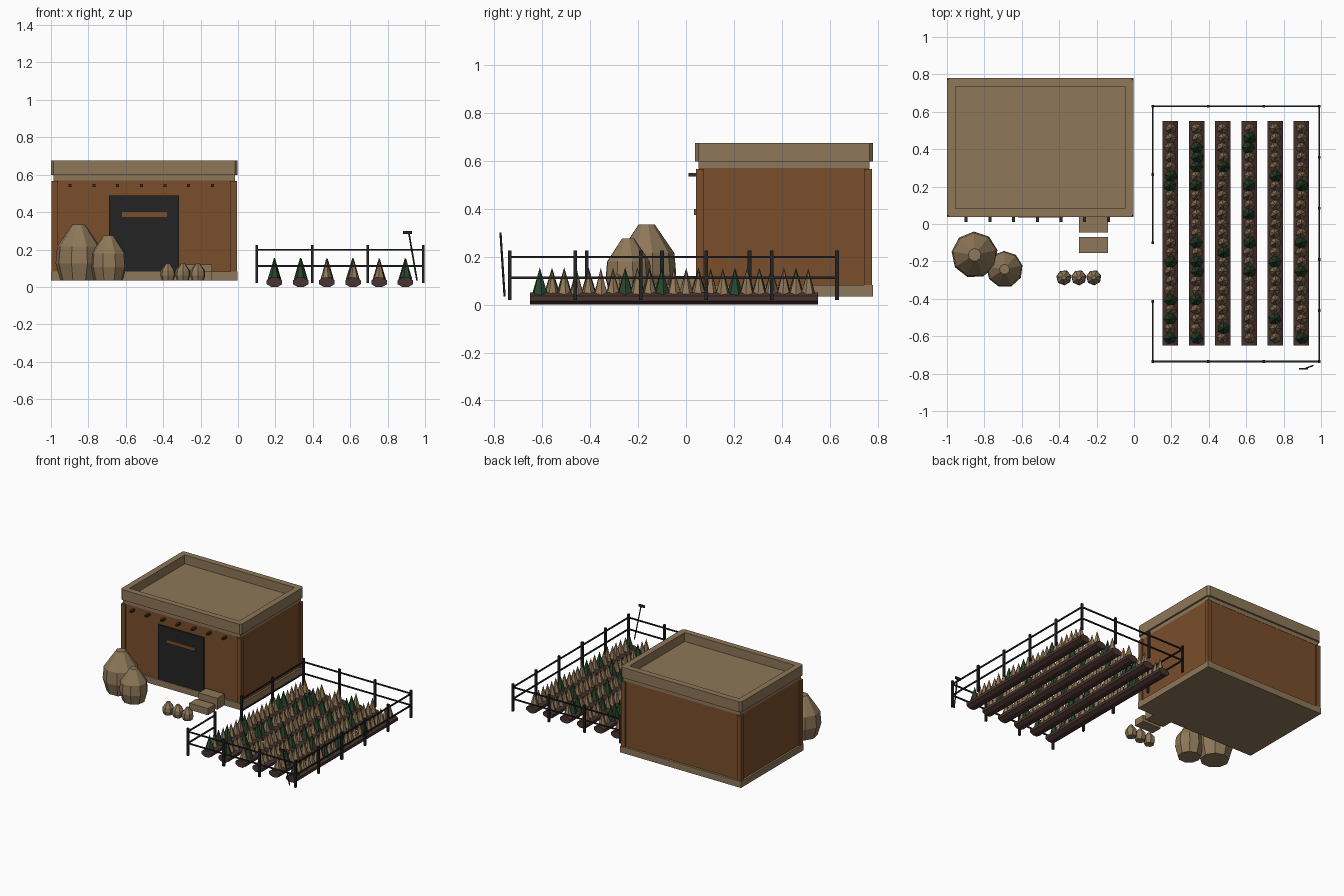
import bpy, bmesh, math, random
from mathutils import Vector, Matrix

if "Cube" in bpy.data.objects:
    bpy.data.objects.remove(bpy.data.objects["Cube"])

random.seed(4)

def mat(name, rgb):
    m = bpy.data.materials.new(name)
    m.diffuse_color = (*rgb, 1)
    m.use_nodes = True
    m.node_tree.nodes["Principled BSDF"].inputs["Base Color"].default_value = m.diffuse_color
    return m

TAN = mat("sandstone", (0.27, 0.185, 0.100))
BROWN = mat("clay_wall", (0.195, 0.077, 0.024))
DARK = mat("dark_metal", (0.017, 0.017, 0.018))
BEAM = mat("dark_wood", (0.045, 0.025, 0.015))
SOIL = mat("soil", (0.065, 0.034, 0.029))
GREEN = mat("green_leaf", (0.021, 0.060, 0.025))
STRAW = mat("dry_leaf", (0.29, 0.19, 0.100))

def finish(name, bm, *mats):
    bmesh.ops.recalc_face_normals(bm, faces=bm.faces)
    me = bpy.data.meshes.new(name)
    bm.to_mesh(me)
    bm.free()
    for m in mats:
        me.materials.append(m)
    ob = bpy.data.objects.new(name, me)
    bpy.context.collection.objects.link(ob)
    return ob

def add_box(bm, x0, x1, y0, y1, z0, z1):
    M = Matrix.Translation(((x0+x1)/2, (y0+y1)/2, (z0+z1)/2)) @ Matrix.Diagonal((x1-x0, y1-y0, z1-z0, 1))
    return bmesh.ops.create_cube(bm, size=1, matrix=M)["verts"]

def box(name, m, *b):
    bm = bmesh.new()
    add_box(bm, *b)
    return finish(name, bm, m)

def add_bar(bm, a, b, w):
    a, b = Vector(a), Vector(b)
    d = b - a
    M = Matrix.Translation((a+b)/2) @ d.to_track_quat('Z', 'Y').to_matrix().to_4x4() @ Matrix.Diagonal((w, w, d.length, 1))
    bmesh.ops.create_cube(bm, size=1, matrix=M)

# house body
X0, X1, Y0, Y1 = -1.0, -0.002, 0.038, 0.78
box("foundation", TAN, X0, X1, Y0, Y1, 0.035, 0.082)
box("walls", BROWN, X0+0.014, X1-0.014, Y0+0.016, Y1-0.016, 0.082, 0.57)
box("roof_slab", TAN, X0+0.014, X1-0.014, Y0+0.014, Y1-0.014, 0.568, 0.605)
bm = bmesh.new()
for x in (X0+0.003, X1-0.037):
    for y in (Y0+0.004, Y1-0.038):
        add_box(bm, x, x+0.034, y, y+0.034, 0.08, 0.566)
finish("corner_posts", bm, BROWN)

# parapet ring with chamfered corners
bm = bmesh.new()
vs = add_box(bm, X0, X1, Y0, Y1, 0.598, 0.675)
vert_edges = [e for e in bm.edges if abs(e.verts[0].co.z - e.verts[1].co.z) > 0.01]
bmesh.ops.bevel(bm, geom=vert_edges, offset=0.014, segments=1, affect='EDGES')
top = max(bm.faces, key=lambda f: f.calc_center_median().z)
bmesh.ops.inset_region(bm, faces=[top], thickness=0.044)
for v in top.verts:     # square off the inner corners and sink the roof floor
    v.co.x = X0+0.045 if v.co.x < -0.5 else X1-0.045
    v.co.y = Y0+0.045 if v.co.y < 0.4 else Y1-0.045
bmesh.ops.remove_doubles(bm, verts=list(top.verts), dist=0.001)
inner = [f for f in bm.faces if f.normal.z > 0.9 and f.calc_area() > 0.4]
r = bmesh.ops.extrude_discrete_faces(bm, faces=inner)
for v in r["faces"][0].verts:
    v.co.z = 0.609
finish("parapet", bm, TAN)

# door, its plank, roof beams and steps
box("door", DARK, -0.69, -0.315, 0.042, 0.07, 0.082, 0.49)
box("door_plank", BROWN, -0.62, -0.38, 0.034, 0.044, 0.375, 0.40)
bm = bmesh.new()
for i in range(7):
    x = -0.897 + i*0.1267
    add_box(bm, x-0.008, x+0.008, 0.01, 0.06, 0.535, 0.55)
finish("roof_beams", bm, BEAM)
box("upper_step", TAN, -0.295, -0.14, -0.045, 0.042, 0.035, 0.12)
box("lower_step", TAN, -0.295, -0.14, -0.155, -0.07, 0.035, 0.085)

# jars turned from one profile
def jar(name, x, y, r, h, sides):
    bm = bmesh.new()
    rings = []
    for pr, pz in ((0.78, 0), (0.98, 0.30), (0.92, 0.60), (0.27, 1)):
        rings.append([bm.verts.new((x + r*pr*math.cos(2*math.pi*(k+0.3)/sides),
                                    y + r*pr*math.sin(2*math.pi*(k+0.3)/sides),
                                    0.035 + h*pz)) for k in range(sides)])
    for a, b in zip(rings, rings[1:]):
        for k in range(sides):
            n = (k+1) % sides
            bm.faces.new((a[k], a[n], b[n], b[k]))
    bm.faces.new(rings[0])
    bm.faces.new(rings[-1])
    finish(name, bm, TAN)

jar("large_jar", -0.852, -0.165, 0.127, 0.30, 9)
jar("medium_jar", -0.692, -0.242, 0.1, 0.24, 9)
for i in range(3):
    jar(f"small_jar_{i+1}", -0.375 + i*0.08, -0.287, 0.042, 0.09, 7)

# crop beds with rows of cone plants
greens = [(0.26, 0.21, -0.2, -0.4, -0.5, -0.61),
          (0.41, 0.36, 0.31, 0.21, -0.1, -0.2, -0.25, -0.4, -0.61),
          (0.31, -0.15, -0.55), (0.46, 0.41, 0.21, 0.05, -0.1, -0.25),
          (0.26, -0.2, -0.5), (0.21, -0.1, -0.25, -0.61)]
for i, row in enumerate(greens):
    cx = 0.195 + i*0.14
    bm = bmesh.new()
    M = Matrix.Translation((cx, -0.05, 0.025)) @ Matrix.Diagonal((0.045, 1, 0.027, 1)) \
        @ Matrix.Rotation(math.pi/2, 4, 'X') @ Matrix.Rotation(math.pi/8, 4, 'Z')
    bmesh.ops.create_cone(bm, cap_ends=True, segments=8, radius1=1, radius2=1, depth=1.2, matrix=M)
    finish(f"soil_bed_{i+1}", bm, SOIL)
    bm = bmesh.new()
    for k in range(23):
        y = -0.61 + k*0.0509
        green = any(abs(y-g) < 0.0255 for g in row)
        h = 0.115 if green else random.uniform(0.1, 0.115)
        M = Matrix.Translation((cx + random.uniform(-0.004, 0.004), y, 0.04 + h/2)) \
            @ Matrix.Rotation(random.uniform(0, 6.28), 4, 'Z')
        before = set(bm.faces)
        bmesh.ops.create_cone(bm, cap_ends=True, segments=6, radius1=0.035 if green else 0.031,
                              radius2=0, depth=h, matrix=M)
        for f in set(bm.faces) - before:
            f.material_index = int(green)
    finish(f"crop_row_{i+1}", bm, STRAW, GREEN)

# fence posts and rails, with a gateway on the left
FX0, FX1, FY0, FY1 = 0.10, 0.99, -0.735, 0.63
posts = [(FX0 + (FX1-FX0)*k/3, y) for k in range(4) for y in (FY0, FY1)]
posts += [(FX1, FY0 + (FY1-FY0)*k/5) for k in range(1, 5)]
posts += [(FX0, y) for y in (-0.415, -0.10, 0.265)]
bm = bmesh.new()
for x, y in posts:
    add_box(bm, x-0.0075, x+0.0075, y-0.0075, y+0.0075, 0.02, 0.225)
finish("fence_posts", bm, DARK)
bm = bmesh.new()
for z in (0.112, 0.199):
    for a, b in (((FX0, FY0), (FX1, FY0)), ((FX0, FY1), (FX1, FY1)), ((FX1, FY0), (FX1, FY1)),
                 ((FX0, FY0), (FX0, -0.415)), ((FX0, -0.10), (FX0, FY1))):
        add_bar(bm, (*a, z), (*b, z), 0.009)
finish("fence_rails", bm, DARK)

# hoe leaning at the front fence
bm = bmesh.new()
add_bar(bm, (0.957, -0.757, 0.035), (0.912, -0.774, 0.298), 0.007)
add_box(bm, 0.883, 0.93, -0.779, -0.770, 0.283, 0.3)
finish("hoe", bm, DARK)
